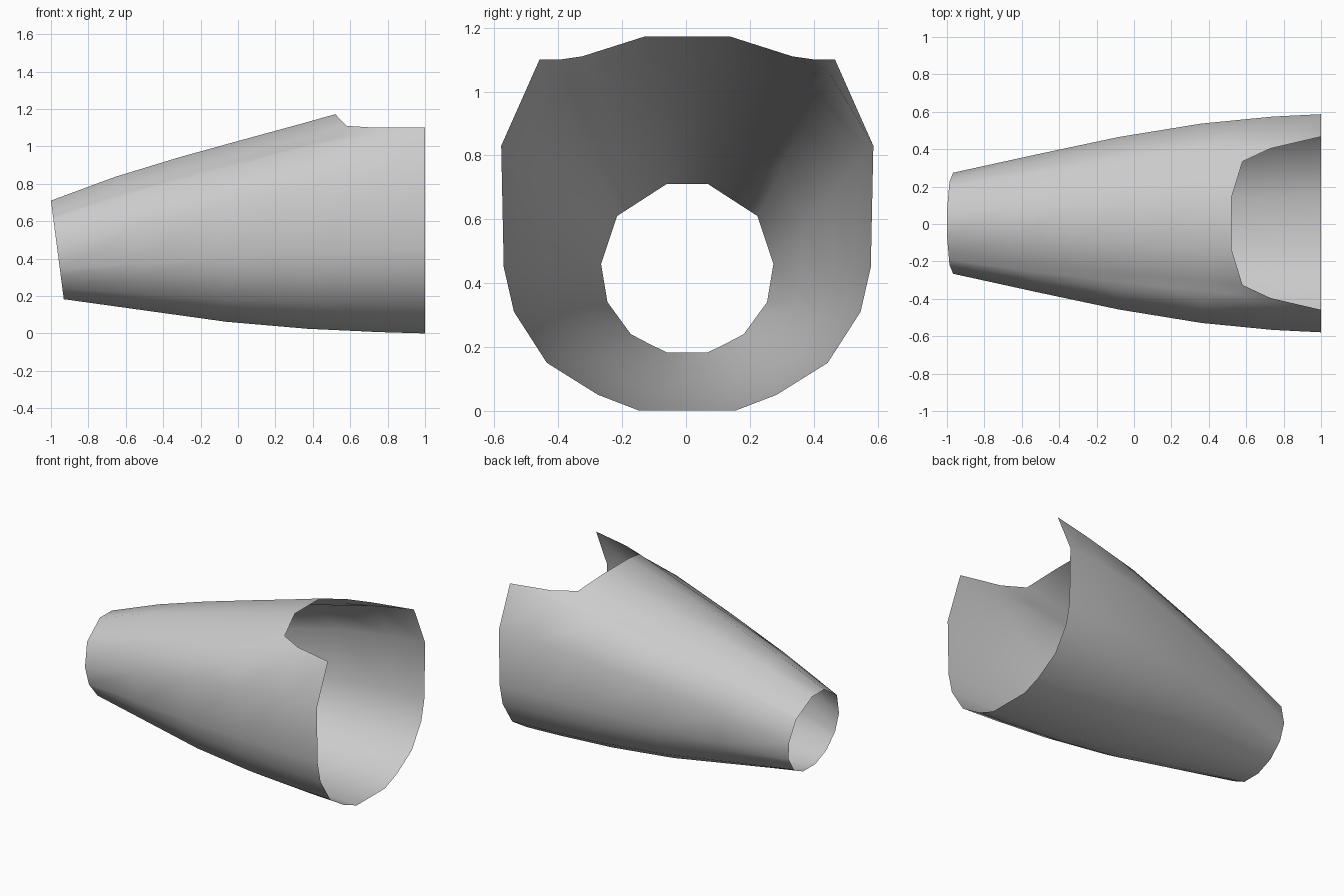
import bpy
import bmesh
import math

cube = bpy.data.objects.get("Cube")
if cube:
    bpy.data.objects.remove(cube, do_unlink=True)

# One plain grey for the whole shell
grey = bpy.data.materials.new("light_grey")
grey.use_nodes = True
colour = (0.6, 0.6, 0.6, 1.0)
grey.diffuse_color = colour
bsdf = grey.node_tree.nodes["Principled BSDF"]
bsdf.inputs["Base Color"].default_value = colour
bsdf.inputs["Roughness"].default_value = 0.8

# Stations along the length, and how far each zone has widened by each one
STATIONS = (0, 0.225, 0.45, 0.675, 0.87, 1)
TOP = (0, 0.274, 0.50, 0.705, 0.88, 1)
SHOULDER = (0, 0.29, 0.545, 0.78, 0.92, 1)
SIDE = (0, 0.31, 0.61, 0.84, 0.96, 1)
BELLY = (0, 0.33, 0.66, 0.865, 0.96, 1)

# Rails of one half, top to bottom:
# narrow end (y, z), wide end (x, y, z), widening
RAILS = [
    ((0.065, 0.71), (0.52, 0.135, 1.172), TOP),
    ((0.164, 0.646), (0.58, 0.33, 1.11), TOP),
    ((0.195, 0.626), (0.73, 0.40, 1.10), TOP),
    ((0.22, 0.61), (1, 0.463, 1.10), SHOULDER),
    ((0.27, 0.46), (1, 0.583, 0.83), SIDE),
    ((0.25, 0.34), (1, 0.575, 0.45), SIDE),
    ((0.228, 0.31), (1, 0.543, 0.31), SIDE),
    ((0.177, 0.24), (1, 0.44, 0.15), BELLY),
    ((0.12, 0.21), (1, 0.28, 0.05), BELLY),
    ((0.065, 0.183), (1, 0.15, 0.0), BELLY),
]
OFFSET_Y = 0.004  # the sleeve sits a hair towards the back


def make_rail(bm, rail, side):
    """Run a row of vertices from the narrow rim to the wide rim."""
    (y0, z0), (x1, y1, z1), widening = rail
    x0 = -1 + 0.13 * (0.71 - z0)  # the narrow rim leans
    return [bm.verts.new((x0 + (x1 - x0) * t,
                          side * (y0 + (y1 - y0) * f) + OFFSET_Y,
                          z0 + (z1 - z0) * f))
            for t, f in zip(STATIONS, widening)]


# Tapered open sleeve with a notch in the top of the wide rim
bm = bmesh.new()
rows = [make_rail(bm, r, 1) for r in RAILS]
rows += [make_rail(bm, r, -1) for r in reversed(RAILS)]
for i, row in enumerate(rows):
    nxt = rows[(i + 1) % len(rows)]
    for j in range(len(STATIONS) - 1):
        bm.faces.new((row[j], row[j + 1], nxt[j + 1], nxt[j]))

mesh = bpy.data.meshes.new("tapered_sleeve")
bm.to_mesh(mesh)
bm.free()
mesh.materials.append(grey)
sleeve = bpy.data.objects.new("tapered_sleeve", mesh)
bpy.context.collection.objects.link(sleeve)

bpy.ops.object.select_all(action="DESELECT")
sleeve.select_set(True)
bpy.context.view_layer.objects.active = sleeve
bpy.ops.object.shade_smooth_by_angle(angle=math.radians(60))
